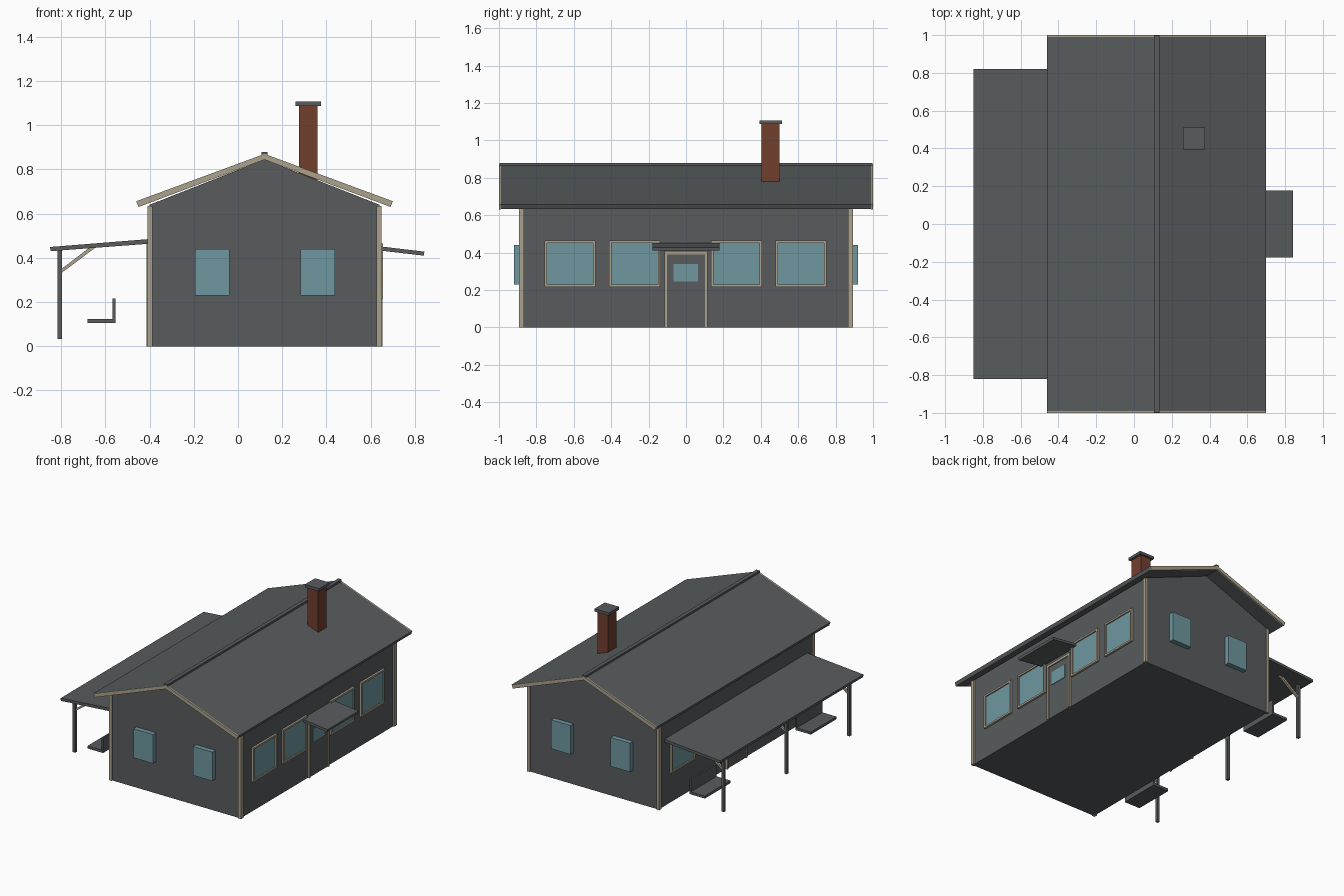
import bpy, bmesh

if "Cube" in bpy.data.objects:
    bpy.data.objects.remove(bpy.data.objects["Cube"])

def material(name, rgb):
    m = bpy.data.materials.new(name)
    m.diffuse_color = (*rgb, 1)
    m.use_nodes = True
    m.node_tree.nodes["Principled BSDF"].inputs["Base Color"].default_value = m.diffuse_color
    return m

GREY = material("slate grey", (0.098, 0.105, 0.108))
TAN = material("tan trim", (0.41, 0.36, 0.27))
GLASS = material("teal glass", (0.155, 0.31, 0.345))
BRICK = material("brick red", (0.165, 0.05, 0.028))

def prism(name, pts, y0, y1, mat):
    """Extrude an x-z outline along y."""
    bm = bmesh.new()
    f = bm.faces.new([bm.verts.new((x, y0, z)) for x, z in pts])
    ext = bmesh.ops.extrude_face_region(bm, geom=[f])
    vs = [g for g in ext["geom"] if isinstance(g, bmesh.types.BMVert)]
    bmesh.ops.translate(bm, verts=vs, vec=(0, y1 - y0, 0))
    bmesh.ops.recalc_face_normals(bm, faces=bm.faces)
    me = bpy.data.meshes.new(name)
    bm.to_mesh(me)
    bm.free()
    me.materials.append(mat)
    ob = bpy.data.objects.new(name, me)
    bpy.context.collection.objects.link(ob)
    return ob

def box(name, x0, x1, y0, y1, z0, z1, mat):
    return prism(name, [(x0, z0), (x1, z0), (x1, z1), (x0, z1)], y0, y1, mat)

CX, HW, HL = 0.12, 0.52, 0.885   # house centre line, half width, half length

# House body with gables
prism("house_body", [(CX - HW, 0), (CX + HW, 0), (CX + HW, 0.64), (CX, 0.845),
                     (CX - HW, 0.64)], -HL, HL, GREY)

# Main roof, tan barge boards and ridge cap
def chevron(top, eave, t):
    return [(CX, top), (CX + 0.58, eave), (CX + 0.57, eave - t), (CX, top - t),
            (CX - 0.57, eave - t), (CX - 0.58, eave)]

prism("main_roof", chevron(0.87, 0.656, 0.024), -0.99, 0.99, GREY)
for s, n in ((-1, "front"), (1, "back")):
    prism(n + "_barge_board", chevron(0.87, 0.656, 0.026), s * 0.99, s, TAN)
box("ridge_cap", CX - 0.014, CX + 0.014, -0.998, 0.998, 0.85, 0.879, GREY)

# Corner trims
for sx in (-1, 1):
    for sy in (-1, 1):
        box("corner_trim", CX + sx * (HW - 0.013), CX + sx * (HW + 0.01),
            sy * (HL - 0.02), sy * (HL + 0.008), 0, 0.635, TAN)

# Gable windows, two at each end
for sy in (-1, 1):
    for x in (-0.117, 0.36):
        box("gable_window", x - 0.078, x + 0.078, sy * HL, sy * 0.92, 0.23, 0.44, GLASS)

# Long side windows and door, same on both sides
def framed_window(s, y0, y1, z0, z1, w=0.013):
    a, b = CX + s * HW, CX + s * (HW + 0.015)
    box("window_glass", a, CX + s * (HW + 0.006), y0 + w, y1 - w, z0 + w, z1 - w, GLASS)
    for z in (z0, z1 - w):
        box("window_frame_rail", a, b, y0, y1, z, z + w, TAN)
    for y in (y0, y1 - w):
        box("window_frame_stile", a, b, y, y + w, z0 + w, z1 - w, TAN)

for s in (-1, 1):
    for y in (-0.62, -0.275, 0.27, 0.615):
        framed_window(s, y - 0.137, y + 0.137, 0.217, 0.465)
    a = CX + s * HW
    box("door", a, a + s * 0.006, -0.102, 0.102, 0, 0.39, GREY)
    box("door_window", a, a + s * 0.01, -0.068, 0.064, 0.245, 0.34, GLASS)
    for y in (-0.116, 0.102):
        box("door_frame_side", a, a + s * 0.013, y, y + 0.014, 0, 0.39, TAN)
    box("door_frame_top", a, a + s * 0.013, -0.116, 0.116, 0.39, 0.408, TAN)

# Awning over the right door
prism("door_awning", [(0.64, 0.452), (0.843, 0.428), (0.84, 0.41), (0.64, 0.433)],
      -0.178, 0.178, GREY)

# Porch on the left: roof, posts and braces
prism("porch_roof", [(-0.40, 0.485), (-0.85, 0.449), (-0.848, 0.43), (-0.40, 0.464)],
      -0.82, 0.82, GREY)
for y in (-0.72, 0, 0.72):
    box("porch_post", -0.816, -0.796, y - 0.01, y + 0.01, 0.033, 0.436, GREY)
    prism("porch_brace", [(-0.798, 0.332), (-0.798, 0.35), (-0.675, 0.444), (-0.645, 0.446)],
          y - 0.008, y + 0.008, TAN)

# Benches under the porch
for s in (-1, 1):
    box("bench_seat", -0.68, -0.555, s * 0.46, s * 0.755, 0.105, 0.123, GREY)
    box("bench_back", -0.567, -0.555, s * 0.46, s * 0.755, 0.123, 0.215, GREY)

# Chimney and cap
box("chimney", 0.276, 0.36, 0.405, 0.5, 0.7, 1.09, BRICK)
box("chimney_cap", 0.26, 0.376, 0.394, 0.512, 1.087, 1.107, GREY)
